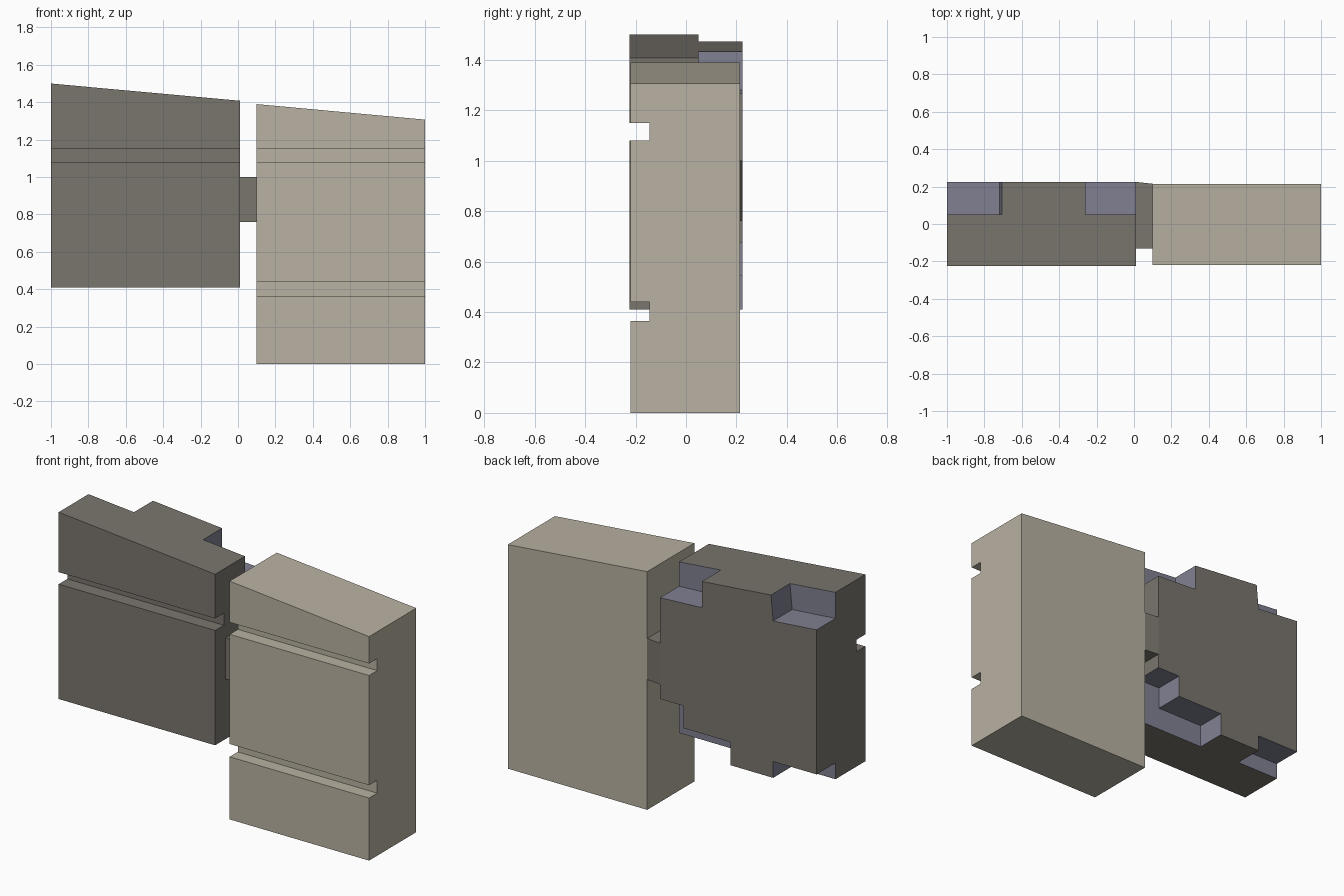
import bpy, bmesh
from mathutils import Vector

if "Cube" in bpy.data.objects:
    bpy.data.objects.remove(bpy.data.objects["Cube"])


def material(name, rgb):
    m = bpy.data.materials.new(name)
    m.diffuse_color = (*rgb, 1)
    m.use_nodes = True
    m.node_tree.nodes["Principled BSDF"].inputs["Base Color"].default_value = m.diffuse_color
    return m


TAN = material("tan", (0.48, 0.445, 0.36))
DARK = material("dark_grey", (0.195, 0.18, 0.155))
SLATE = material("slate", (0.22, 0.22, 0.29))

PLACE = {
    "X": lambda u, v, t: Vector((t, u, v)),
    "Y": lambda u, v, t: Vector((u, t, v)),
    "Z": lambda u, v, t: Vector((u, v, t)),
}


def prism(name, axis, profile, start, end, mat, tops=None):
    """Extrude a profile along an axis; tops = height of the sloping top at each end."""
    bm = bmesh.new()
    rings = []
    for i, t in enumerate((start, end)):
        ring = []
        for u, v in profile:
            if tops and v is None:
                v = tops[i]
            ring.append(bm.verts.new(PLACE[axis](u, v, t)))
        rings.append(ring)
    a, b = rings
    n = len(profile)
    bm.faces.new(a)
    bm.faces.new(b)
    for i in range(n):
        j = (i + 1) % n
        bm.faces.new((a[i], a[j], b[j], b[i]))
    bmesh.ops.recalc_face_normals(bm, faces=bm.faces)
    mesh = bpy.data.meshes.new(name)
    bm.to_mesh(mesh)
    bm.free()
    mesh.materials.append(mat)
    ob = bpy.data.objects.new(name, mesh)
    bpy.context.collection.objects.link(ob)
    return ob


def grooved_profile(front, back, bottom, grooves):
    """Side profile (y, z) with square grooves in the front; None marks the sloping top."""
    pts = [(back, None), (back, bottom), (front, bottom)]
    for low, high in grooves:
        pts += [(front, low), (-0.145, low), (-0.145, high), (front, high)]
    return pts + [(front, None)]


# Tall block with two front grooves
prism("tall_block", "X",
      grooved_profile(-0.22, 0.215, 0, [(0.365, 0.44), (1.08, 1.15)]),
      0.1, 1.0, TAN, tops=(1.39, 1.307))

# Short block with one front groove
short = prism("short_block", "X",
              grooved_profile(-0.225, 0.225, 0.41, [(1.08, 1.15)]),
              -1.0, 0.01, DARK, tops=(1.5, 1.408))

# Notches in the back of the short block, as (x, z) outlines
notches = [
    [(-0.26, 1.6), (-0.26, 1.28), (0.03, 1.265), (0.03, 1.6)],
    [(-1.02, 1.6), (-1.02, 1.35), (-0.72, 1.325), (-0.695, 1.6)],
    [(-0.445, 0.3), (-0.445, 0.545), (-0.14, 0.545), (-0.14, 0.675),
     (0.03, 0.675), (0.03, 0.3)],
    [(-1.02, 0.3), (-1.02, 0.505), (-0.72, 0.505), (-0.72, 0.3)],
]
for outline in notches:
    cutter = prism("notch_cutter", "Y", outline, 0.05, 0.3, SLATE)
    cutter.hide_render = True
    mod = short.modifiers.new("notch", "BOOLEAN")
    mod.operation = "DIFFERENCE"
    mod.solver = "EXACT"
    mod.material_mode = "TRANSFER"
    mod.object = cutter
    bpy.context.view_layer.objects.active = short
    bpy.ops.object.modifier_apply(modifier=mod.name)
    bpy.data.objects.remove(cutter)

# Bridge between the blocks
prism("connector", "Z",
      [(0.01, -0.13), (0.1, -0.13), (0.1, 0.215), (0.01, 0.225)],
      0.76, 1.0, DARK)
